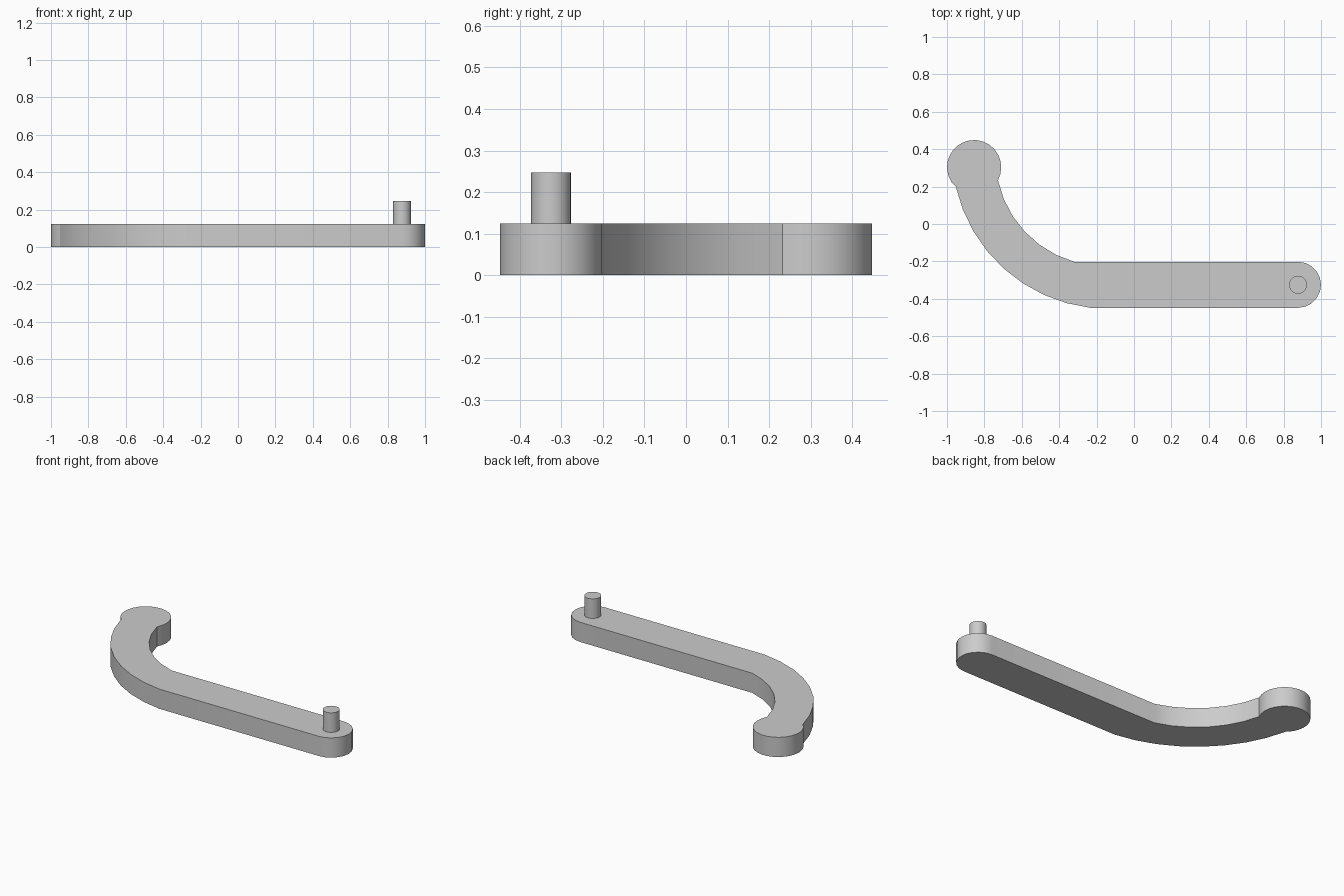
import bpy
import bmesh
import math
from mathutils import Vector

default = bpy.data.objects.get("Cube")
if default:
    bpy.data.objects.remove(default, do_unlink=True)

THICKNESS = 0.124
PIVOT = Vector((0.877, -0.325))
HEAD = Vector((-0.855, 0.304))

grey = bpy.data.materials.new("plain_grey")
grey.use_nodes = True
colour = (0.6, 0.6, 0.6, 1)
grey.diffuse_color = colour
grey.node_tree.nodes["Principled BSDF"].inputs["Base Color"].default_value = colour


def arc(centre, radius, start, end, steps):
    """Points on a circle between two angles."""
    return [centre + radius * Vector((math.cos(a), math.sin(a)))
            for a in (start + (end - start) * i / steps for i in range(steps + 1))]


def arc_through(p, q, r, steps):
    """Clockwise or counter-clockwise arc from p to r by way of q."""
    p, q, r = Vector(p), Vector(q), Vector(r)
    d = 2 * (p.x * (q.y - r.y) + q.x * (r.y - p.y) + r.x * (p.y - q.y))
    pp, qq, rr = p.length_squared, q.length_squared, r.length_squared
    c = Vector(((pp * (q.y - r.y) + qq * (r.y - p.y) + rr * (p.y - q.y)) / d,
                (pp * (r.x - q.x) + qq * (p.x - r.x) + rr * (q.x - p.x)) / d))
    start = math.atan2(p.y - c.y, p.x - c.x)
    end = math.atan2(r.y - c.y, r.x - c.x)
    turn = (end - start + math.pi) % math.tau - math.pi
    return arc(c, (p - c).length, start, start + turn, steps)


def prism(name, outline, bottom, top):
    """Extrude a closed outline upward into a solid."""
    bm = bmesh.new()
    face = bm.faces.new([bm.verts.new((p.x, p.y, bottom)) for p in outline])
    result = bmesh.ops.extrude_face_region(bm, geom=[face], use_keep_orig=True)
    raised = [v for v in result["geom"] if isinstance(v, bmesh.types.BMVert)]
    bmesh.ops.translate(bm, verts=raised, vec=(0, 0, top - bottom))
    bmesh.ops.recalc_face_normals(bm, faces=bm.faces)
    mesh = bpy.data.meshes.new(name)
    bm.to_mesh(mesh)
    bm.free()
    mesh.materials.append(grey)
    obj = bpy.data.objects.new(name, mesh)
    bpy.context.collection.objects.link(obj)
    bpy.ops.object.select_all(action='DESELECT')
    obj.select_set(True)
    bpy.context.view_layer.objects.active = obj
    bpy.ops.object.shade_smooth_by_angle(angle=math.radians(25))
    return obj


# Curved lever: rounded pivot end, inner bend, round head, outer bend
outer = arc_through((-0.953, 0.2), (-0.7, -0.235), (-0.235, -0.448), 8)
inner = arc_through((-0.32, -0.202), (-0.58, -0.045), (-0.727, 0.232), 6)
head_start = math.atan2(inner[-1].y - HEAD.y, inner[-1].x - HEAD.x)
head_end = math.atan2(outer[0].y - HEAD.y, outer[0].x - HEAD.x) + math.tau
head = arc(HEAD, 0.145, head_start, head_end, 18)[1:-1]
pivot_end = arc(PIVOT, 0.123, -math.pi / 2, math.pi / 2, 10)
prism("lever_arm", pivot_end + inner + head + outer, 0, THICKNESS)

# Pivot pin standing on the straight end
prism("pivot_pin", arc(PIVOT, 0.048, 0, math.tau, 24)[:-1], THICKNESS, 0.247)
